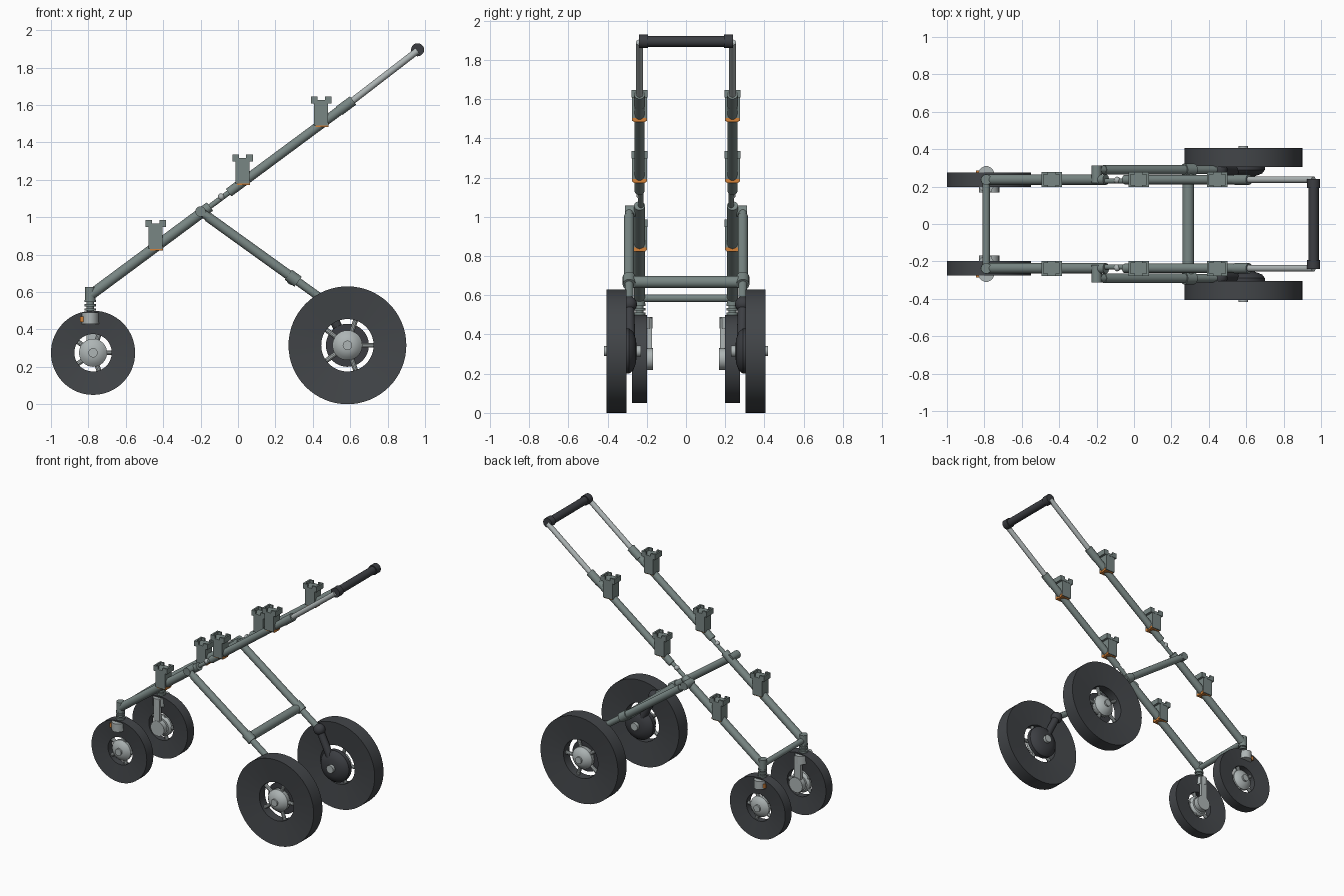
import bpy, bmesh, math
from mathutils import Vector, Matrix

if "Cube" in bpy.data.objects:
    bpy.data.objects.remove(bpy.data.objects["Cube"], do_unlink=True)


def material(name, r, g, b):
    m = bpy.data.materials.new(name)
    m.use_nodes = True
    m.diffuse_color = (r, g, b, 1)
    node = next(n for n in m.node_tree.nodes if n.type == 'BSDF_PRINCIPLED')
    node.inputs["Base Color"].default_value = (r, g, b, 1)
    return m


FRAME = material("grey green frame", 0.19, 0.24, 0.23)
METAL = material("light metal", 0.42, 0.46, 0.46)
RUBBER = material("dark rubber", 0.055, 0.06, 0.066)
DARK = material("charcoal plastic", 0.045, 0.048, 0.055)
ORANGE = material("orange", 0.65, 0.22, 0.04)


def finish(name, bm, mat):
    bmesh.ops.recalc_face_normals(bm, faces=bm.faces)
    me = bpy.data.meshes.new(name)
    bm.to_mesh(me)
    bm.free()
    me.shade_smooth()
    me.set_sharp_from_angle(angle=math.radians(35))
    me.materials.append(mat)
    ob = bpy.data.objects.new(name, me)
    bpy.context.collection.objects.link(ob)
    return ob


def tube(name, a, b, r, mat, r2=None, seg=20):
    a, b = Vector(a), Vector(b)
    d = b - a
    bm = bmesh.new()
    mtx = Matrix.Translation((a + b) / 2) @ d.to_track_quat('Z', 'Y').to_matrix().to_4x4()
    bmesh.ops.create_cone(bm, cap_ends=True, segments=seg, radius1=r,
                          radius2=r if r2 is None else r2, depth=d.length, matrix=mtx)
    return finish(name, bm, mat)


def box(name, centre, size, mat):
    bm = bmesh.new()
    bmesh.ops.create_cube(bm, size=1, matrix=Matrix.LocRotScale(Vector(centre), None, Vector(size)))
    return finish(name, bm, mat)


def ball(name, centre, r, mat):
    bm = bmesh.new()
    bmesh.ops.create_uvsphere(bm, u_segments=20, v_segments=12, radius=r,
                              matrix=Matrix.Translation(centre))
    return finish(name, bm, mat)


def lathe(name, centre, profile, side, mat, closed=False, seg=64):
    """Spin (radius, outward offset) points about the axle direction y."""
    bm = bmesh.new()
    vs = [bm.verts.new((r, side * o, 0)) for r, o in profile]
    es = [bm.edges.new(p) for p in zip(vs, vs[1:])]
    if closed:
        es.append(bm.edges.new((vs[-1], vs[0])))
    bmesh.ops.spin(bm, geom=vs + es, cent=(0, 0, 0), axis=(0, 1, 0),
                   angle=math.tau, steps=seg, use_duplicate=False)
    bmesh.ops.remove_doubles(bm, verts=bm.verts, dist=0.0002)
    bmesh.ops.translate(bm, verts=bm.verts, vec=centre)
    return finish(name, bm, mat)


def wheel(label, c, radius, hole, half, hub, side):
    dish = half * 0.65
    lathe(label + "_tyre", c, [(hole, -dish), (radius, -half), (radius, half), (hole, dish)],
          side, RUBBER, closed=True)
    lathe(label + "_hub", c, [(0, -dish), (hub * 0.8, -dish), (hub, -dish * 0.3), (hub, dish * 0.5),
                              (hub * 0.8, dish), (hub * 0.45, half), (0, half)], side, METAL, seg=32)
    lathe(label + "_axle_cap", c, [(0, half), (0.025, half), (0.025, half + 0.012), (0, half + 0.012)],
          side, METAL, seg=20)
    for k in range(5):
        a = k * math.tau / 5
        d = Vector((math.cos(a), 0, math.sin(a)))
        tube(f"{label}_spoke_{k}", Vector(c) + d * hub * 0.8, Vector(c) + d * (hole + 0.01), 0.013,
             METAL, seg=10)


def rail(x, y):
    """Point on the sloping main rail."""
    return Vector((x, y, 0.59 + 0.741 * (x + 0.78)))


def clip(label, x, y, bottom):
    box(label + "_body", (x, y, bottom + 0.06), (0.075, 0.076, 0.12), FRAME)
    box(label + "_floor", (x, y, bottom + 0.127), (0.11, 0.08, 0.018), FRAME)
    for i in (-1, 1):
        box(label + "_end_wall", (x + i * 0.049, y, bottom + 0.145), (0.012, 0.08, 0.022), FRAME)
        for j in (-1, 1):
            box(label + "_tooth", (x + i * 0.037, y + j * 0.034, bottom + 0.145),
                (0.036, 0.012, 0.022), FRAME)
    box(label + "_orange_pad", (x + 0.004, y, bottom - 0.003), (0.07, 0.06, 0.008), ORANGE)
    box(label + "_orange_edge", (x + 0.038, y, bottom + 0.006), (0.004, 0.07, 0.014), ORANGE)


for s, tag in ((-1, "front"), (1, "back")):
    y = s * 0.237

    # Sloping rail with folding joint and telescopic handle
    tube(f"{tag}_lower_rail", rail(-0.79, y), rail(-0.15, y), 0.028, FRAME)
    tube(f"{tag}_rail_link", rail(-0.17, s * 0.23), rail(-0.02, s * 0.23), 0.014, FRAME)
    ball(f"{tag}_lock_knob", rail(-0.09, s * 0.235) + Vector((0, 0, 0.008)), 0.018, METAL)
    tube(f"{tag}_upper_rail", rail(-0.05, y), rail(0.61, y), 0.025, FRAME)
    tube(f"{tag}_rail_collar", rail(0.54, y), rail(0.615, y), 0.028, FRAME)
    tube(f"{tag}_handle_tube", rail(0.6, y), (0.96, y, 1.89), 0.018, METAL)
    tube(f"{tag}_grip_cap", (0.96, s * 0.193, 1.895), (0.96, s * 0.24, 1.895), 0.035, DARK)

    # Notched clips along the rail
    for n, (x, z) in enumerate(((-0.44, 0.83), (0.025, 1.18), (0.445, 1.49))):
        clip(f"{tag}_clip_{n}", x, y, z)

    # Folding rear leg
    leg = s * 0.29
    top, end = Vector((-0.2, leg, 1.03)), Vector((0.46, leg, 0.555))
    tube(f"{tag}_leg_hinge", (-0.2, s * 0.22, 1.03), (-0.2, s * 0.312, 1.03), 0.028, FRAME)
    tube(f"{tag}_leg", top, end, 0.022, FRAME)
    tube(f"{tag}_leg_sleeve", top.lerp(end, 0.06), top.lerp(end, 0.73), 0.026, FRAME)
    tube(f"{tag}_leg_collar", top.lerp(end, 0.71), top.lerp(end, 0.79), 0.033, FRAME)
    ball(f"{tag}_leg_knuckle", end, 0.04, DARK)
    tube(f"{tag}_leg_bracket", end, (0.56, s * 0.285, 0.36), 0.026, DARK)

    # Large wheel with brake drum inside
    c = (0.585, s * 0.355, 0.315)
    wheel(f"{tag}_large_wheel", c, 0.315, 0.14, 0.051, 0.08, s)
    lathe(f"{tag}_brake_drum", c, [(0, -0.105), (0.06, -0.1), (0.1, -0.085), (0.115, -0.065),
                                   (0.115, -0.035), (0, -0.035)], s, DARK, seg=40)
    lathe(f"{tag}_drum_axle", c, [(0, -0.125), (0.028, -0.125), (0.028, -0.09), (0, -0.09)],
          s, METAL, seg=20)

    # Small caster wheel with single arm, crown and sprung stem
    c = (-0.775, y, 0.275)
    wheel(f"{tag}_caster", c, 0.225, 0.1, 0.038, 0.075, s)
    box(f"{tag}_caster_arm", (-0.785, s * 0.185, 0.38), (0.05, 0.024, 0.21), METAL)
    tube(f"{tag}_caster_arm_boss", (-0.775, s * 0.168, 0.275), (-0.775, s * 0.205, 0.275), 0.055, METAL)
    crown = tube(f"{tag}_caster_crown", (0, 0, -0.03), (0, 0, 0.03), 0.05, METAL, seg=32)
    crown.scale = (1, 1.4, 1)
    crown.location = (-0.79, s * 0.24, 0.46)
    box(f"{tag}_caster_orange_tab", (-0.835, s * 0.272, 0.455), (0.018, 0.03, 0.03), ORANGE)
    tube(f"{tag}_caster_stem", (-0.79, y, 0.48), (-0.79, y, 0.57), 0.02, FRAME)
    for k in range(3):
        z = 0.5 + k * 0.023
        tube(f"{tag}_stem_ring_{k}", (-0.79, y, z), (-0.79, y, z + 0.012), 0.03, FRAME)
    tube(f"{tag}_head_tube", (-0.79, y, 0.558), (-0.79, y, 0.628), 0.028, FRAME)

# Cross members joining both sides
tube("caster_crossbar", (-0.79, -0.235, 0.585), (-0.79, 0.235, 0.585), 0.02, FRAME)
tube("leg_crossbar", (0.29, -0.285, 0.668), (0.29, 0.285, 0.668), 0.031, FRAME)
tube("handle_grip", (0.96, -0.21, 1.895), (0.96, 0.21, 1.895), 0.028, DARK)
